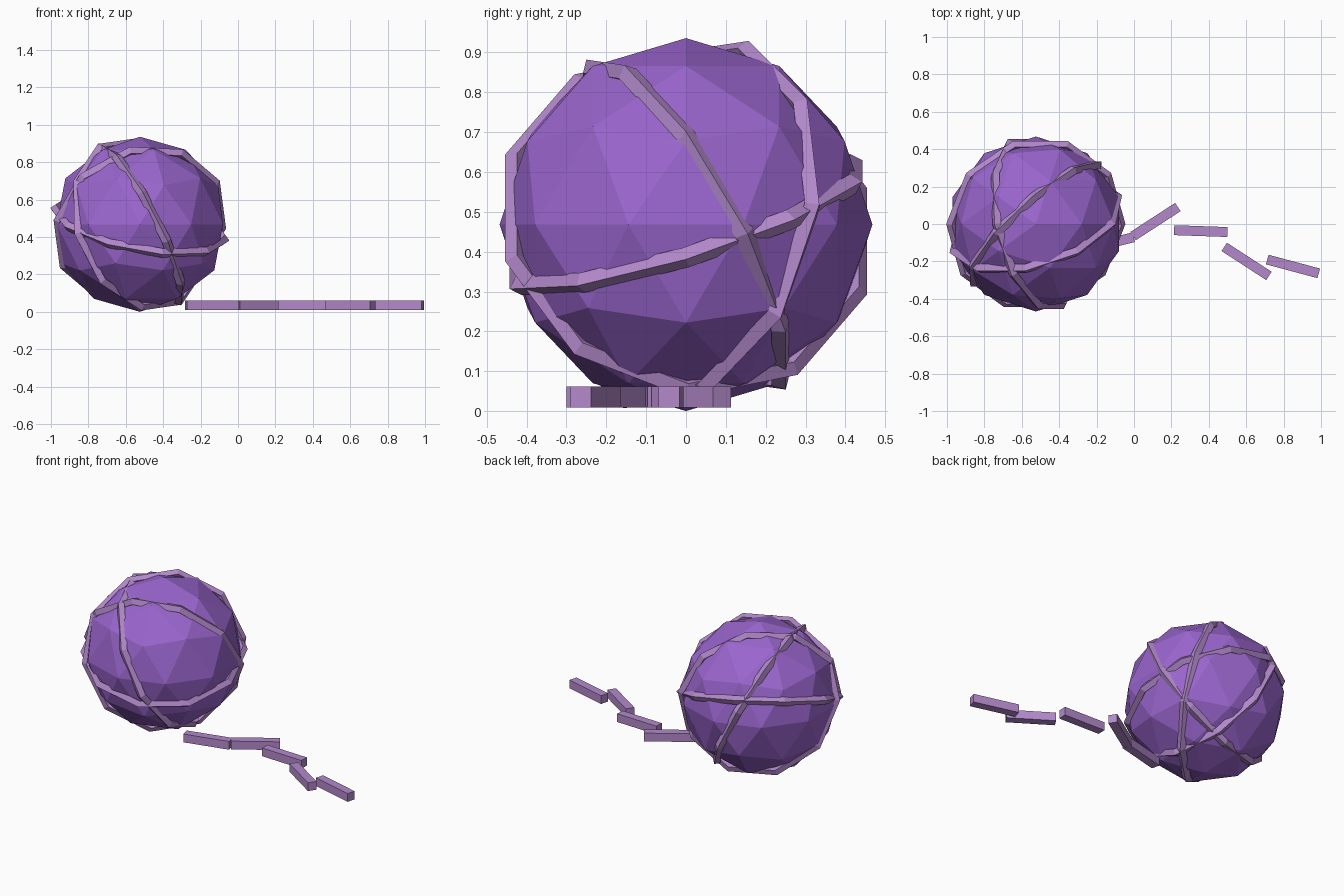
import bpy
from math import radians

cube = bpy.data.objects.get("Cube")
if cube:
    bpy.data.objects.remove(cube, do_unlink=True)


def make_material(name, rgb):
    mat = bpy.data.materials.new(name)
    mat.use_nodes = True
    mat.diffuse_color = (*rgb, 1)
    mat.node_tree.nodes["Principled BSDF"].inputs["Base Color"].default_value = (*rgb, 1)
    return mat


def finish(name, mat):
    obj = bpy.context.object
    obj.name = name
    obj.data.materials.append(mat)
    return obj


purple = make_material("purple", (0.32, 0.13, 0.61))
lilac = make_material("lilac", (0.45, 0.25, 0.60))

CENTER = (-0.525, 0, 0.468)

# Faceted ball core
bpy.ops.mesh.primitive_ico_sphere_add(subdivisions=2, radius=0.468, location=CENTER)
finish("ball", purple)

# Strands wound around the ball: low-poly rings tilted in different directions
windings = [(0.3, 0.18, 0), (1.0, 1.08, 0.22), (-1.0, -0.5, 0), (-0.2, 1.1, 0)]
for i, tilt in enumerate(windings, 1):
    bpy.ops.mesh.primitive_torus_add(
        major_radius=0.461, minor_radius=0.026, major_segments=10,
        minor_segments=4, location=CENTER, rotation=tilt)
    finish(f"wound_strand_{i}", lilac)

# Loose strand trailing along the ground: x, y, heading in degrees
trail = [(-0.14, -0.105, 14), (0.115, 0.013, 33), (0.357, -0.038, -2),
         (0.602, -0.2, -33), (0.85, -0.227, -15)]
for i, (x, y, heading) in enumerate(trail, 1):
    bpy.ops.mesh.primitive_cube_add(size=1, location=(x, y, 0.035),
                                    rotation=(0, 0, radians(heading)))
    finish(f"loose_strand_{i}", lilac).scale = (0.285, 0.053, 0.053)
